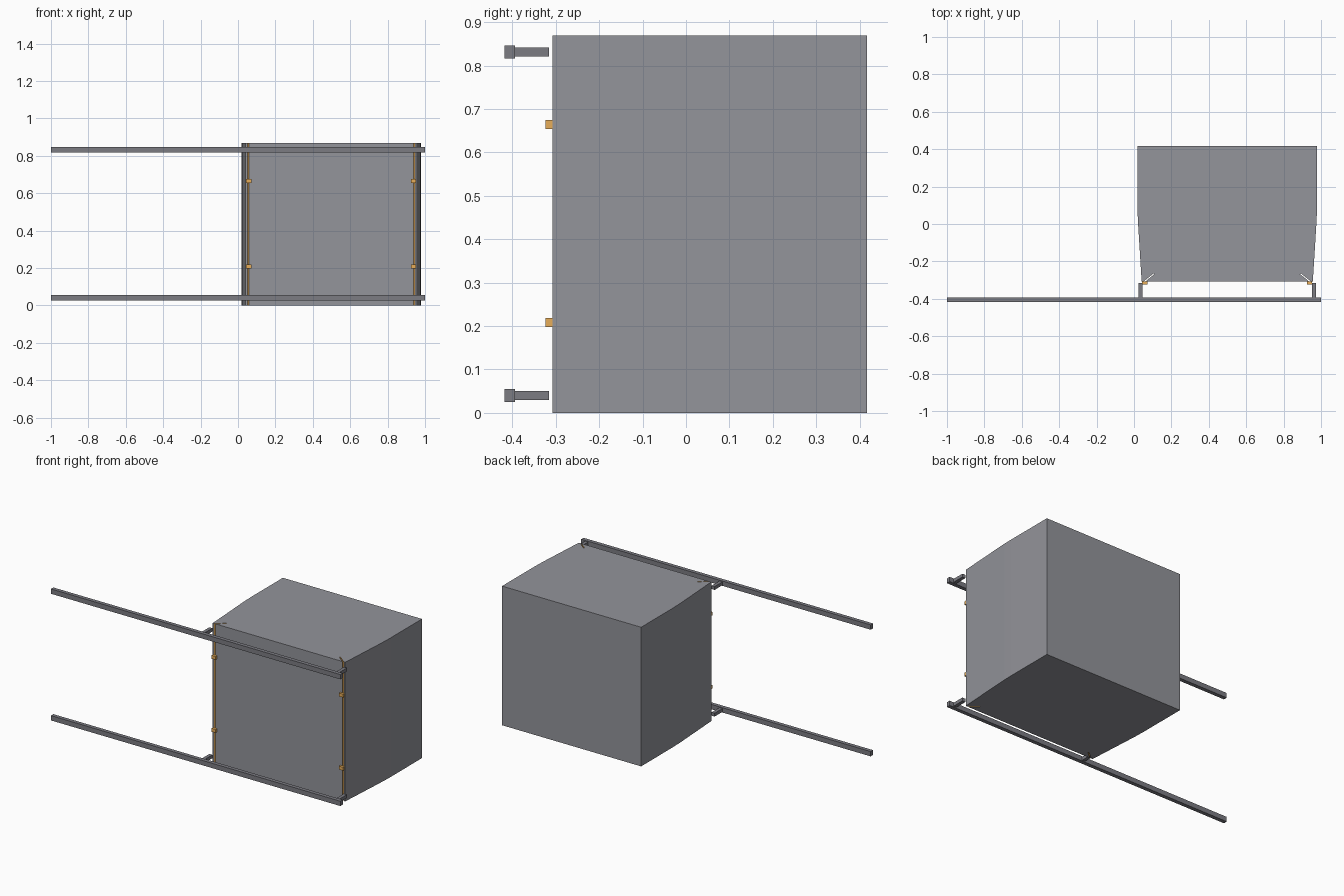
import bpy

if "Cube" in bpy.data.objects:
    bpy.data.objects.remove(bpy.data.objects["Cube"])


def material(name, r, g, b):
    m = bpy.data.materials.new(name)
    m.diffuse_color = (r, g, b, 1)
    m.use_nodes = True
    m.node_tree.nodes["Principled BSDF"].inputs["Base Color"].default_value = m.diffuse_color
    return m


orange = material("orange", 0.8, 0.42, 0.1)
body_grey = material("body_grey", 0.292, 0.297, 0.325)
rail_grey = material("rail_grey", 0.2, 0.2, 0.225)
MID = 0.4985  # centre of the cabinet in x


def prism(name, pts, z0, z1, mat):
    n = len(pts)
    verts = [(x, y, z) for z in (z0, z1) for x, y in pts]
    faces = [tuple(reversed(range(n))), tuple(range(n, 2 * n))]
    faces += [(i, (i + 1) % n, n + (i + 1) % n, n + i) for i in range(n)]
    me = bpy.data.meshes.new(name)
    me.from_pydata(verts, [], faces)
    ob = bpy.data.objects.new(name, me)
    bpy.context.collection.objects.link(ob)
    me.materials.append(mat)
    return ob


def box(name, x0, x1, y0, y1, z0, z1, mat):
    return prism(name, [(x0, y0), (x1, y0), (x1, y1), (x0, y1)], z0, z1, mat)


def mirrored(pts):
    return [(2 * MID - x, y) for x, y in reversed(pts)]


# Cabinet body: tapered plan with a diagonal slot in each front corner
side = [(0.018, 0.417), (0.018, 0.11), (0.0195, 0.05), (0.0225, -0.01), (0.041, -0.308)]
slot = [(0.050, -0.308), (0.105, -0.264), (0.109, -0.268), (0.060, -0.308)]
left = side + slot
body = prism("cabinet_body", left + mirrored(left), 0.0, 0.869, body_grey)

# Orange lining on the slot walls
body.data.materials.append(orange)
for p in body.data.polygons:
    if abs(p.normal.z) < 0.5 and -0.3 < p.center.y < -0.25:
        p.material_index = 1

# Small orange stops on the front edges
for label, xa in (("left", 0.044), ("right", 2 * MID - 0.072)):
    for i, z in enumerate((0.208, 0.664)):
        box(f"stop_{label}_{i}", xa, xa + 0.028, -0.324, -0.308, z - 0.0105, z + 0.0105, orange)

# Long rails with two short arms each
for level, z in (("lower", 0.040), ("upper", 0.831)):
    box(f"rail_{level}", -1.0, 1.0, -0.418, -0.394, z - 0.015, z + 0.015, rail_grey)
    for label, x in (("left", 0.034), ("right", 2 * MID - 0.034)):
        box(f"arm_{level}_{label}", x - 0.0105, x + 0.0105, -0.394, -0.316,
            z - 0.0105, z + 0.0105, rail_grey)
